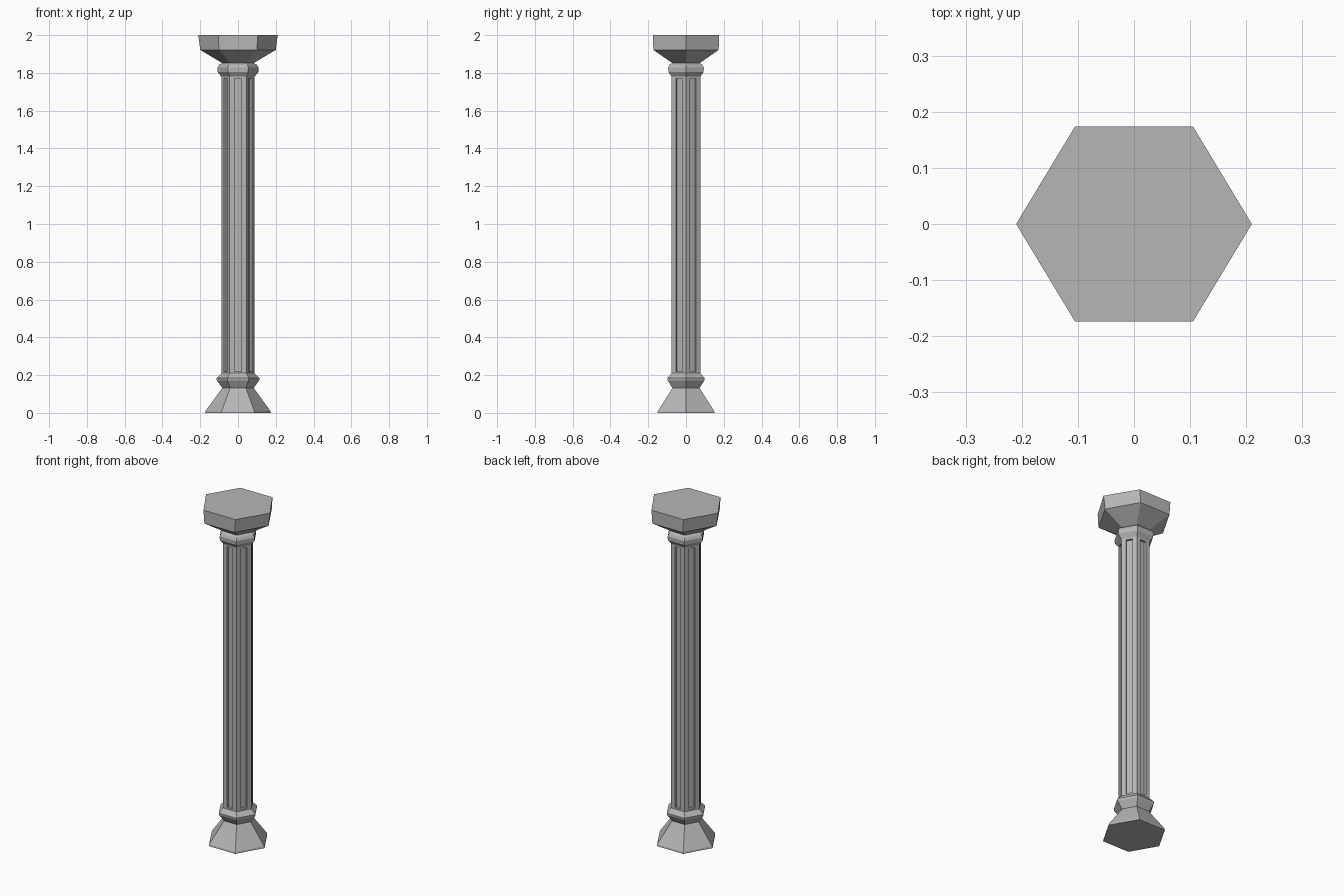
import bpy, bmesh
from math import cos, sin, pi

if "Cube" in bpy.data.objects:
    bpy.data.objects.remove(bpy.data.objects["Cube"])

stone = bpy.data.materials.new("dark_stone")
stone.diffuse_color = (0.47, 0.47, 0.47, 1)
stone.use_nodes = True
stone.node_tree.nodes["Principled BSDF"].inputs["Base Color"].default_value = stone.diffuse_color


def hex_part(name, profile, cap_bottom=False, cap_top=False, flutes=None):
    """Six-sided stack of rings; profile entries are (radius, z) or (radius, z, x_stretch)."""
    bm = bmesh.new()
    rings = []
    for r, z, *stretch in profile:
        sx = stretch[0] if stretch else 1.0
        rings.append([bm.verts.new((sx * r * cos(i * pi / 3), r * sin(i * pi / 3), z))
                      for i in range(6)])
    sides = []
    for low, high in zip(rings, rings[1:]):
        for i in range(6):
            j = (i + 1) % 6
            sides.append(bm.faces.new((low[i], low[j], high[j], high[i])))
    if cap_bottom:
        bm.faces.new(rings[0][::-1])
    if cap_top:
        bm.faces.new(rings[-1])
    bm.normal_update()

    # Recessed slot in the middle of every face
    if flutes:
        margin, depth, z0, z1 = flutes
        bmesh.ops.inset_individual(bm, faces=sides, thickness=margin, use_even_offset=True)
        for f in sides:
            mid = (z0 + z1) / 2
            for v in f.verts:
                v.co.z = z1 if v.co.z > mid else z0
        bm.normal_update()
        normals = [f.normal.copy() for f in sides]
        slots = bmesh.ops.extrude_discrete_faces(bm, faces=sides)["faces"]
        for f, n in zip(slots, normals):
            bmesh.ops.translate(bm, verts=f.verts[:], vec=-n * depth)

    mesh = bpy.data.meshes.new(name)
    bm.to_mesh(mesh)
    bm.free()
    mesh.materials.append(stone)
    obj = bpy.data.objects.new(name, mesh)
    bpy.context.collection.objects.link(obj)
    return obj


# Flared foot with its pointed collar
hex_part("base", [(0.174, 0.0), (0.172, 0.01), (0.083, 0.132), (0.112, 0.172),
                  (0.114, 0.184), (0.088, 0.21)], cap_bottom=True)

# Fluted shaft
hex_part("shaft", [(0.088, 0.21), (0.088, 1.78)], flutes=(0.0255, 0.014, 0.22, 1.77))

# Necking ring, spreading capital and top slab
hex_part("capital", [(0.088, 1.78), (0.108, 1.805), (0.109, 1.828), (0.100, 1.843),
                     (0.084, 1.852), (0.200, 1.922), (0.201, 2.0, 1.045)], cap_top=True)
